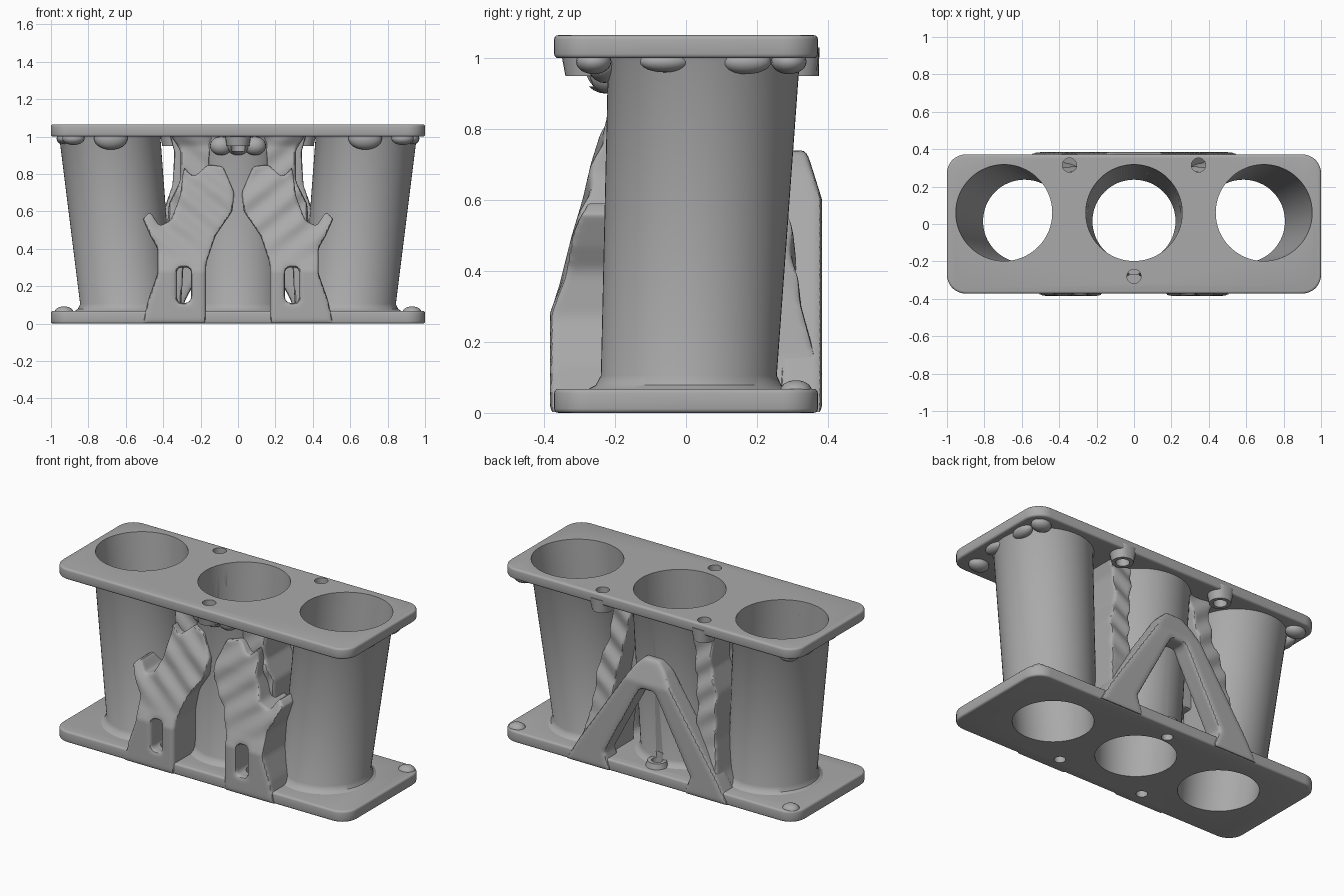
import bpy, bmesh, math
from mathutils import Vector, Matrix

if "Cube" in bpy.data.objects:
    bpy.data.objects.remove(bpy.data.objects["Cube"])

grey = bpy.data.materials.new("plain_grey")
grey.use_nodes = True
grey.diffuse_color = (0.4, 0.4, 0.4, 1)
grey.node_tree.nodes["Principled BSDF"].inputs["Base Color"].default_value = (0.4, 0.4, 0.4, 1)


def finish(name, bm):
    bmesh.ops.recalc_face_normals(bm, faces=bm.faces)
    mesh = bpy.data.meshes.new(name)
    bm.to_mesh(mesh)
    bm.free()
    mesh.materials.append(grey)
    obj = bpy.data.objects.new(name, mesh)
    bpy.context.collection.objects.link(obj)
    return obj


def modify(obj, kind, **settings):
    mod = obj.modifiers.new(kind.lower(), kind)
    for key, value in settings.items():
        setattr(mod, key, value)
    bpy.ops.object.select_all(action='DESELECT')
    obj.select_set(True)
    bpy.context.view_layer.objects.active = obj
    bpy.ops.object.modifier_apply(modifier=mod.name)


def loft(bm, rings, sides=64):
    """Closed round solid through (x, y, z, radius) rings."""
    loops = []
    for x, y, z, r in rings:
        loops.append([bm.verts.new((x + r * math.cos(t), y + r * math.sin(t), z))
                      for t in (2 * math.pi * i / sides for i in range(sides))])
    for low, high in zip(loops, loops[1:]):
        for i in range(sides):
            j = (i + 1) % sides
            bm.faces.new((low[i], low[j], high[j], high[i]))
    bm.faces.new(loops[0][::-1])
    bm.faces.new(loops[-1])


def at(table, z):
    """Linear lookup in a list of (z, value)."""
    for (z0, a), (z1, b) in zip(table, table[1:]):
        if z <= z1:
            return a + (b - a) * max(0, (z - z0) / (z1 - z0))
    return table[-1][1]


def organic(name, outline, inner, outer, depth, wave=0.0, mirror=True, hole=None):
    """Softened slab: x-z outline, flat inner y, outer y varying with height."""
    bm = bmesh.new()
    face = bm.faces.new([bm.verts.new((x, inner, z)) for x, z in outline])
    new = bmesh.ops.extrude_face_region(bm, geom=[face])["geom"]
    for v in new:
        if isinstance(v, bmesh.types.BMVert):
            v.co.y = depth
    obj = finish(name, bm)
    if hole:
        modify(obj, 'BOOLEAN', object=hole, operation='DIFFERENCE', solver='EXACT')
    modify(obj, 'REMESH', mode='VOXEL', voxel_size=0.013)
    modify(obj, 'SMOOTH', factor=0.5, iterations=5)
    for v in obj.data.vertices:
        x, y, z = v.co
        share = (y - inner) / (depth - inner)
        ripple = wave * math.sin(38 * z - 30 * x) * min(1, max(0, z - 0.3) * 5)
        v.co.y = inner + share * (at(outer, z) + ripple - inner)
        v.co.z = max(0.003, z)
    if mirror:
        modify(obj, 'MIRROR')
    return obj


def bore(obj):
    modify(obj, 'BOOLEAN', object=cutter, operation='DIFFERENCE', solver='EXACT')
    parts.append(obj)


parts = []
top_screws = [(-0.345, 0.315), (0.345, 0.315), (0, -0.28)]
low_screws = [(-0.29, -0.28), (0.29, -0.28), (0, 0.28)]

# Cutter: three leaning tapered bores and the screw holes
bm = bmesh.new()
for s in (-1, 0, 1):
    lean, lift, grow = 0.11 / 1.065, 0.045 / 1.065, 0.036 / 1.065
    loft(bm, [(s * (0.585 + lean * z), 0.015 + lift * z, z, 0.222 + grow * z)
              for z in (-0.03, 1.1)])
for x, y in top_screws:
    loft(bm, [(x, y, 0.92, 0.038), (x, y, 1.1, 0.038)], 24)
for x, y in low_screws:
    loft(bm, [(x, y, -0.03, 0.032), (x, y, 0.14, 0.032)], 24)
cutter = finish("bore_cutter", bm)
cutter.hide_render = True


# Rounded plates
def plate(name, z0, z1):
    bm = bmesh.new()
    r, corners = 0.1, []
    for k, (sx, sy) in enumerate([(1, 1), (-1, 1), (-1, -1), (1, -1)]):
        for i in range(9):
            t = math.pi / 2 * (k + i / 8)
            corners.append(bm.verts.new((sx * (1 - r) + r * math.cos(t),
                                         sy * (0.372 - r) + r * math.sin(t), z0)))
    face = bm.faces.new(corners)
    new = bmesh.ops.extrude_face_region(bm, geom=[face])["geom"]
    for v in new:
        if isinstance(v, bmesh.types.BMVert):
            v.co.z = z1
    obj = finish(name, bm)
    modify(obj, 'BEVEL', width=0.012, segments=3, limit_method='ANGLE', angle_limit=1.0)
    bore(obj)


plate("bottom_plate", 0, 0.068)
plate("top_plate", 1.0, 1.065)

# Tubes with a flared foot
for s, name in ((-1, "right_tube"), (0, "middle_tube"), (1, "left_tube")):
    bm = bmesh.new()
    loft(bm, [(s * 0.592, 0.006, 0.03, 0.285), (s * 0.593, 0.006, 0.068, 0.28),
              (s * 0.594, 0.007, 0.078, 0.262), (s * 0.596, 0.008, 0.105, 0.248),
              (s * 0.684, 0.05, 0.985, 0.27), (s * 0.685, 0.052, 1.03, 0.288)])
    bore(finish(name, bm))

# Screw bosses
for name, spots, z0, z1, r0, r1 in (("top_boss", top_screws, 0.95, 1.03, 0.06, 0.075),
                                    ("bottom_boss", low_screws, 0.03, 0.1, 0.075, 0.055)):
    for x, y in spots:
        bm = bmesh.new()
        loft(bm, [(x, y, z0, r0), (x, y, z1, r1)], 24)
        bmesh.ops.delete(bm, geom=[], context='VERTS')
        for v in bm.verts:
            v.co.y = max(-0.372, min(0.376, v.co.y))
        bore(finish(name, bm))

# Front legs with a screw slot and a side stub
bm = bmesh.new()
bmesh.ops.create_cube(bm, size=1, matrix=Matrix.Translation((0.288, -0.25, 0.205))
                      @ Matrix.Diagonal((0.075, 0.6, 0.19, 1)))
slot = finish("slot_cutter", bm)
slot.hide_render = True
leg = [(0.17, 0), (0.51, 0), (0.48, 0.13), (0.43, 0.27), (0.43, 0.4), (0.47, 0.47),
       (0.51, 0.56), (0.47, 0.6), (0.42, 0.52), (0.36, 0.55), (0.31, 0.68), (0.29, 0.84),
       (0.24, 0.78), (0.16, 0.85), (0.08, 0.84), (0.02, 0.7), (0.03, 0.6), (0.12, 0.47),
       (0.17, 0.32)]
bore(organic("front_leg", leg, -0.08,
             [(0, -0.384), (0.28, -0.384), (0.36, -0.355), (0.5, -0.315), (0.6, -0.285),
              (0.7, -0.262), (0.85, -0.215)], -0.384, 0.007, hole=slot))

# Back A-shaped brace
half = [(0.55, 0), (0.47, 0.14), (0.1, 0.69), (0.05, 0.74)]
inside = [(0.25, 0), (0.29, 0.11), (0.05, 0.56)]
brace = (half + [(-x, z) for x, z in half[::-1]] + [(-x, z) for x, z in inside]
         + inside[::-1])
bore(organic("back_brace", brace, 0.265, [(0, 0.384), (0.6, 0.384), (0.74, 0.34)],
             0.384, mirror=False))

# Webs filling the gaps between tubes
web = [(0.16, 0.36), (0.33, 0.34), (0.38, 0.5), (0.37, 0.64), (0.31, 0.76), (0.31, 0.93),
       (0.37, 1.02), (0.12, 1.02), (0.15, 0.9)]
bore(organic("gap_web", web, 0.14, [(0.3, -0.17), (0.7, -0.19), (0.95, -0.17), (1.02, -0.2)],
             -0.17, 0.006))
gusset = [(0.31, 0), (0.53, 0), (0.46, 0.15), (0.42, 0.35), (0.4, 0.6), (0.35, 0.74),
          (0.34, 0.92), (0.37, 1.02), (0.2, 1.02), (0.23, 0.8), (0.28, 0.5)]
bore(organic("back_gusset", gusset, 0.06,
             [(0, 0.378), (0.12, 0.374), (0.3, 0.325), (0.5, 0.295), (0.7, 0.26), (1.02, 0.22)],
             0.378, 0.008))


# Soft lumps under the top plate and on the base corners
def lump(name, x, y, z, size):
    for s in ((1, -1) if x else (1,)):
        bm = bmesh.new()
        bmesh.ops.create_uvsphere(bm, u_segments=20, v_segments=12, radius=1,
                                  matrix=Matrix.Translation((s * x, y, z))
                                  @ Matrix.Diagonal((*size, 1)))
        bore(finish(name, bm))


lump("front_gusset", 0, -0.225, 0.97, (0.07, 0.07, 0.07))
lump("top_lump", 0.09, -0.22, 0.95, (0.06, 0.05, 0.05))
lump("top_lump", 0.68, -0.23, 0.99, (0.09, 0.05, 0.06))
lump("top_lump", 0.93, -0.06, 0.99, (0.04, 0.07, 0.03))
lump("top_lump", 0.93, 0.17, 0.99, (0.04, 0.07, 0.035))
lump("top_lump", 0.9, 0.29, 0.99, (0.06, 0.05, 0.035))
lump("top_lump", 0.88, -0.26, 0.99, (0.06, 0.05, 0.035))
lump("base_lump", 0.93, 0.31, 0.062, (0.05, 0.045, 0.03))

# Shading
for helper in (cutter, slot):
    bpy.data.objects.remove(helper)
bpy.ops.object.select_all(action='DESELECT')
for obj in parts:
    obj.select_set(True)
bpy.context.view_layer.objects.active = parts[0]
bpy.ops.object.shade_smooth_by_angle(angle=math.radians(35))
